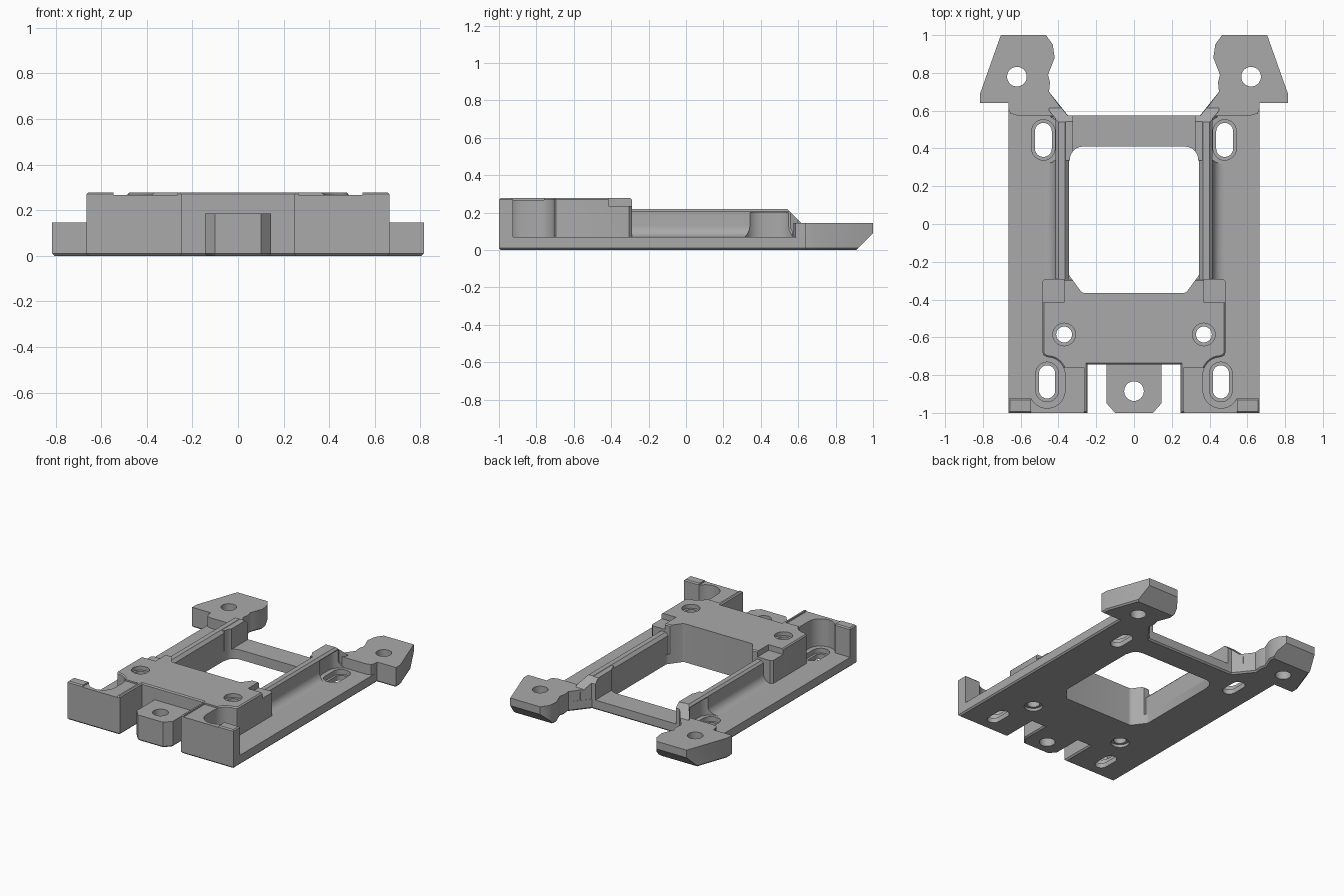
import bpy, bmesh, math

if "Cube" in bpy.data.objects:
    bpy.data.objects.remove(bpy.data.objects["Cube"], do_unlink=True)

# One plain grey material
grey = bpy.data.materials.new("plain_grey")
grey.use_nodes = True
colour = (0.4, 0.4, 0.4, 1)
grey.diffuse_color = colour
grey.node_tree.nodes["Principled BSDF"].inputs["Base Color"].default_value = colour


def arc(cx, cy, r, a0, a1, n=12):
    angles = [math.radians(a0 + (a1 - a0) * i / n) for i in range(n + 1)]
    return [(cx + r * math.cos(a), cy + r * math.sin(a)) for a in angles]


def circle(cx, cy, r):
    return arc(cx, cy, r, 0, 360, 32)[:-1]


def capsule(cx, cy, r, half):
    return arc(cx, cy + half, r, 0, 180) + arc(cx, cy - half, r, 180, 360)


def rect(x0, x1, y0, y1):
    return [(x0, y0), (x1, y0), (x1, y1), (x0, y1)]


def whole(half):
    """Close a right-half outline that starts and ends on the centre line."""
    return half + [(-x, y) for x, y in reversed(half[1:-1])]


def prism(name, outline, lo, hi, axis="z", mirror=False, chamfer=0.0, top=False):
    """Extrude an outline along an axis, optionally with a mirrored twin."""
    place = {"z": lambda u, v, w: (u, v, w),
             "y": lambda u, v, w: (u, w, v),
             "x": lambda u, v, w: (w, u, v)}[axis]
    bm = bmesh.new()
    for s in ((1, -1) if mirror else (1,)):
        rings = []
        for w in (lo, hi):
            pts = [place(u, v, w) for u, v in outline]
            rings.append([bm.verts.new((s * x, y, z)) for x, y, z in pts])
        bm.faces.new(rings[0])
        bm.faces.new(rings[1])
        n = len(outline)
        for i in range(n):
            j = (i + 1) % n
            bm.faces.new((rings[0][i], rings[0][j], rings[1][j], rings[1][i]))
    bmesh.ops.recalc_face_normals(bm, faces=bm.faces)
    if chamfer:
        level = hi if top else lo
        edges = [e for e in bm.edges
                 if all(abs(v.co.z - level) < 1e-5 for v in e.verts)]
        bmesh.ops.bevel(bm, geom=edges, offset=chamfer, segments=1,
                        affect="EDGES", profile=0.5)
    mesh = bpy.data.meshes.new(name)
    bm.to_mesh(mesh)
    bm.free()
    mesh.materials.append(grey)
    ob = bpy.data.objects.new(name, mesh)
    bpy.context.collection.objects.link(ob)
    return ob


cutters = []


def cutter(name, *args, **kw):
    ob = prism(name + "_cutter", *args, **kw)
    ob.hide_render = True
    cutters.append(ob)
    return ob


def finish(ob, *tools):
    """Cut a part and shade it."""
    bpy.ops.object.select_all(action="DESELECT")
    bpy.context.view_layer.objects.active = ob
    ob.select_set(True)
    for tool in tools:
        mod = ob.modifiers.new("cut", "BOOLEAN")
        mod.operation = "DIFFERENCE"
        mod.solver = "EXACT"
        mod.object = tool
        bpy.ops.object.modifier_apply(modifier=mod.name)
    bpy.ops.object.shade_smooth_by_angle(angle=math.radians(30))


# Outlines, right half
FLOOR, ARM_TOP, RAIL_TOP, BLOCK_TOP = 0.07, 0.145, 0.22, 0.278
tab_half = [(0, -1), (0.1, -1), (0.145, -0.95), (0.145, -0.745)]
arm_edge = [(0.665, 0.64), (0.815, 0.64), (0.815, 0.69), (0.705, 1), (0.466, 1),
            (0.43, 0.95), (0.42, 0.88), (0.455, 0.79), (0.445, 0.75), (0.45, 0.7)]
plate_half = tab_half + [(0.245, -0.745), (0.245, -1), (0.665, -1)] \
    + arm_edge + [(0.35, 0.575), (0, 0.575)]
block_half = [(0, -0.745), (0.245, -0.745), (0.245, -1), (0.665, -1), (0.665, -0.925)] \
    + arc(0.46, -0.88, 0.095, -28, -180) + arc(0.46, -0.8, 0.095, 180, 90) \
    + [(0.478, -0.695), (0.485, -0.68), (0.485, -0.305), (0.47, -0.29), (0, -0.29)]
opening_half = [(0, -0.365)] + arc(0.26, -0.335, 0.03, -90, -45, 4) \
    + arc(0.315, -0.26, 0.03, -45, 0, 4) + [(0.345, 0.33)] \
    + arc(0.27, 0.34, 0.07, 0, 90, 6) + [(0, 0.41)]

# Cutters
opening = cutter("opening", whole(opening_half), -0.1, 0.5)
front_slot = cutter("front_slot", capsule(0.46, -0.836, 0.043, 0.045), -0.1, 0.1, mirror=True)
front_ledge = cutter("front_ledge", capsule(0.46, -0.836, 0.06, 0.045), 0.035, 0.1, mirror=True)
rear_slot = cutter("rear_slot", capsule(0.48, 0.445, 0.045, 0.045), -0.1, 0.1, mirror=True)
rear_ledge = cutter("rear_ledge", capsule(0.48, 0.445, 0.062, 0.045), 0.035, 0.1, mirror=True)
rear_pocket = cutter("rear_pocket", capsule(0.48, 0.445, 0.095, 0.035), 0.05, 0.2, mirror=True)
arm_hole = cutter("arm_hole", circle(0.62, 0.78, 0.052), -0.1, 0.3, mirror=True)
tab_hole = cutter("tab_hole", circle(0, -0.885, 0.052), -0.1, 0.3)
screw_hole = cutter("screw_hole", circle(0.37, -0.585, 0.042), -0.1, 0.4, mirror=True)
screw_top = cutter("screw_top", circle(0.37, -0.585, 0.06), 0.25, 0.4, mirror=True)
screw_base = cutter("screw_base", circle(0.37, -0.585, 0.06), -0.1, 0.02, mirror=True)
arm_wedge = cutter("arm_wedge", [(0.9, -0.01), (1.1, -0.01), (1.1, 0.19)], -1, 1, axis="x")
rail_wedge = cutter("rail_wedge", [(0.5, 0.26), (0.8, 0.26), (0.8, -0.04)], -1, 1, axis="x")
pad_step = cutter("pad_step", rect(0.37, 0.6, -0.415, -0.2), 0.237, 0.4, mirror=True)
lip_step = cutter("lip_step", rect(0.265, 0.545, -1.1, -0.76), 0.267, 0.4, mirror=True)

# Base plate with the bottom layer of the tab and arms
plate = prism("base_plate", whole(plate_half), 0, FLOOR, chamfer=0.01)
finish(plate, opening, front_ledge, front_slot, rear_ledge, rear_slot, arm_hole,
       tab_hole, screw_hole, screw_base, arm_wedge)

# Rear mounting arms
arms = prism("rear_arms", [(0.62, 0.575), (0.655, 0.585), (0.665, 0.61)] + arm_edge
             + [(0.36, 0.58), (0.36, 0.575)], FLOOR, ARM_TOP, mirror=True)
finish(arms, arm_hole, arm_wedge, rear_pocket)

# Front tab
tab = prism("front_tab", whole(tab_half + [(0, -0.745)]), FLOOR, 0.185)
finish(tab, tab_hole)

# Front block with its corner walls
block = prism("front_block", whole(block_half), FLOOR, BLOCK_TOP, chamfer=0.008, top=True)
finish(block, opening, screw_hole, screw_top, pad_step, lip_step)

# Side rails with a filleted outer foot
rail_profile = [(0.345, FLOOR), (0.345, 0.2), (0.365, RAIL_TOP), (0.4, RAIL_TOP),
                (0.415, 0.205)] + arc(0.475, 0.13, 0.06, 180, 270, 8)
rails = prism("side_rails", rail_profile, -0.292, 0.57, axis="y", mirror=True)
finish(rails, rear_pocket, rail_wedge)

# Rail ends that flare out to the arms
neck = prism("rail_ends", [(0.322, 0.335), (0.39, 0.335), (0.4, 0.54), (0.45, 0.6),
                           (0.45, 0.635), (0.4, 0.635), (0.352, 0.575), (0.322, 0.575)],
             FLOOR, RAIL_TOP - 0.002, mirror=True)
finish(neck, opening, rear_pocket, rail_wedge)

for ob in cutters:
    bpy.data.objects.remove(ob, do_unlink=True)
